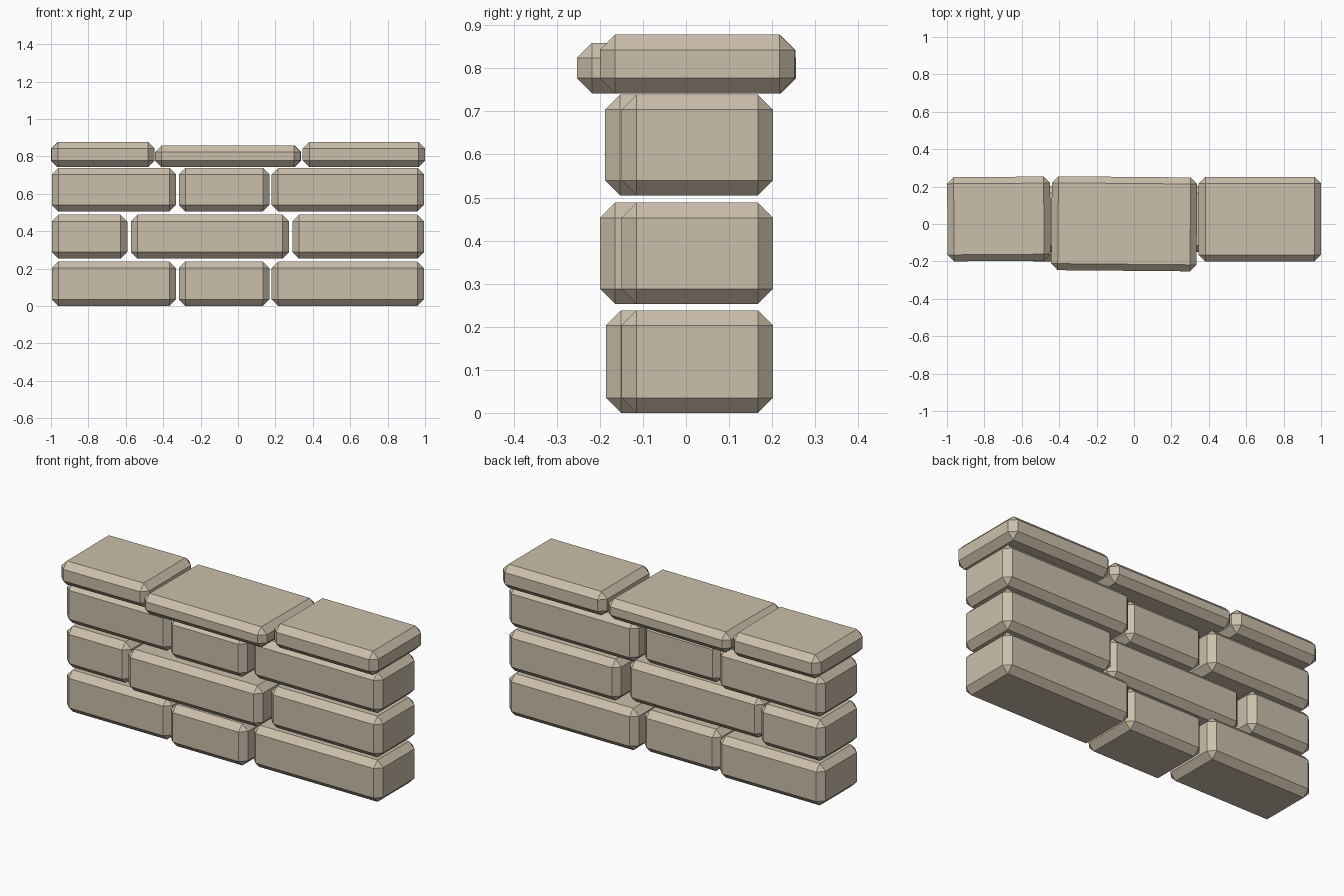
import bpy
import bmesh
import math
from mathutils import Matrix, Vector

if "Cube" in bpy.data.objects:
    bpy.data.objects.remove(bpy.data.objects["Cube"])

BEVEL = 0.035

stone = bpy.data.materials.new("tan stone")
stone.diffuse_color = (0.60, 0.52, 0.405, 1.0)
stone.use_nodes = True
stone.node_tree.nodes["Principled BSDF"].inputs["Base Color"].default_value = stone.diffuse_color


def block(name, x, y, z, turn=0.0):
    """Chamfered stone spanning the given (min, max) ranges, turned about z in degrees."""
    lo, hi = Vector((x[0], y[0], z[0])), Vector((x[1], y[1], z[1]))
    bm = bmesh.new()
    bmesh.ops.create_cube(bm, size=1.0)
    bmesh.ops.scale(bm, vec=hi - lo, verts=bm.verts)
    bmesh.ops.bevel(bm, geom=bm.edges[:], offset=BEVEL, offset_type='OFFSET',
                    segments=1, affect='EDGES')
    bmesh.ops.rotate(bm, cent=(0, 0, 0), verts=bm.verts,
                     matrix=Matrix.Rotation(math.radians(turn), 3, 'Z'))
    mesh = bpy.data.meshes.new(name)
    bm.to_mesh(mesh)
    bm.free()
    mesh.materials.append(stone)
    obj = bpy.data.objects.new(name, mesh)
    obj.location = (lo + hi) / 2
    bpy.context.collection.objects.link(obj)


# Wall courses: z range, brick x ranges, how far the middle brick stands forward
outer = [(-0.995, -0.332), (-0.316, 0.168), (0.18, 0.994)]
staggered = [(-0.995, -0.592), (-0.573, 0.272), (0.291, 0.994)]
courses = [
    ("lower", (0.0, 0.238), outer, 0.036),
    ("centre", (0.253, 0.488), staggered, 0.05),
    ("upper", (0.505, 0.739), outer, 0.038),
]
for course, z, spans, forward in courses:
    for side, x in zip(("left", "middle", "right"), spans):
        shift = forward if side == "middle" else 0.0
        block(f"{course}_{side}_brick", x, (-0.15 - shift, 0.202 - shift), z)

# Cap stones, slightly askew
block("left_cap_stone", (-0.998, -0.447), (-0.198, 0.252), (0.742, 0.877), 0.4)
block("middle_cap_stone", (-0.441, 0.336), (-0.25, 0.252), (0.742, 0.859), -0.5)
block("right_cap_stone", (0.346, 1.0), (-0.2, 0.252), (0.742, 0.878))
